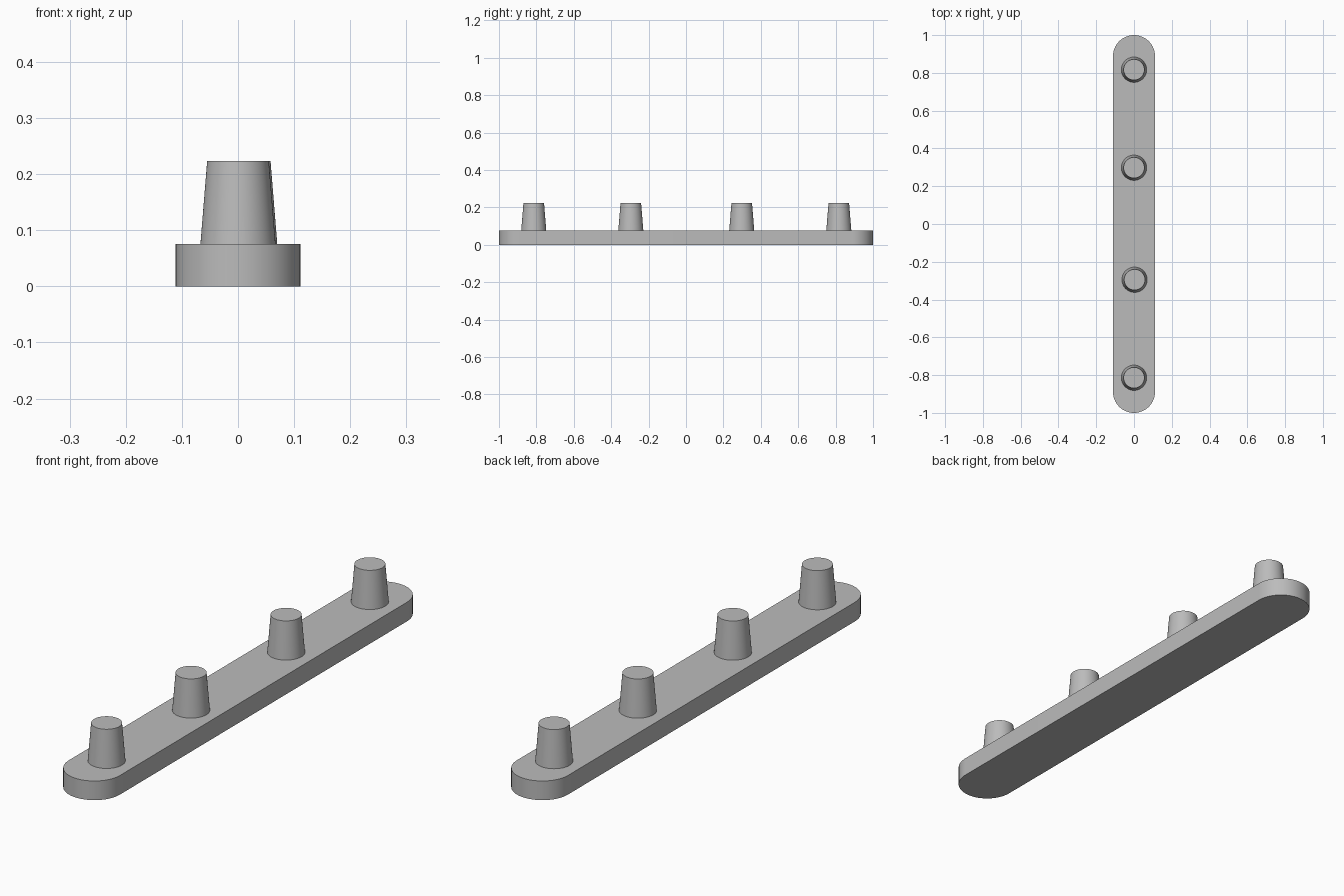
import bpy, math

if "Cube" in bpy.data.objects:
    bpy.data.objects.remove(bpy.data.objects["Cube"])

grey = bpy.data.materials.new("plain grey")
grey.diffuse_color = (0.5, 0.5, 0.5, 1)
grey.use_nodes = True
grey.node_tree.nodes["Principled BSDF"].inputs["Base Color"].default_value = grey.diffuse_color

BASE_TOP, PEG_TOP = 0.075, 0.223
HALF_WIDTH = 0.111


def finish(obj, name):
    obj.name = name
    obj.data.materials.append(grey)
    bpy.ops.object.select_all(action='DESELECT')
    obj.select_set(True)
    bpy.context.view_layer.objects.active = obj
    bpy.ops.object.shade_smooth_by_angle(angle=math.radians(30))


# Base bar: a stadium outline extruded upwards
SEG = 32
outline = []
for end, start in ((1, 0), (-1, math.pi)):
    for i in range(SEG + 1):
        a = start + math.pi * i / SEG
        outline.append((HALF_WIDTH * math.cos(a),
                        end * (1 - HALF_WIDTH) + HALF_WIDTH * math.sin(a)))
n = len(outline)
verts = [(x, y, z) for z in (0, BASE_TOP) for x, y in outline]
faces = [list(reversed(range(n))), list(range(n, 2 * n))]
faces += [(i, (i + 1) % n, n + (i + 1) % n, n + i) for i in range(n)]
mesh = bpy.data.meshes.new("base_bar")
mesh.from_pydata(verts, [], faces)
base = bpy.data.objects.new("base_bar", mesh)
bpy.context.collection.objects.link(base)
finish(base, "base_bar")

# Tapered pegs standing on the bar
for i, (x, y) in enumerate(((0, -0.814), (0.003, -0.295), (0, 0.298), (0, 0.817))):
    bpy.ops.mesh.primitive_cone_add(
        vertices=64, radius1=0.067, radius2=0.055, depth=PEG_TOP - BASE_TOP,
        location=(x, y, (PEG_TOP + BASE_TOP) / 2))
    finish(bpy.context.object, f"peg_{i + 1}")
